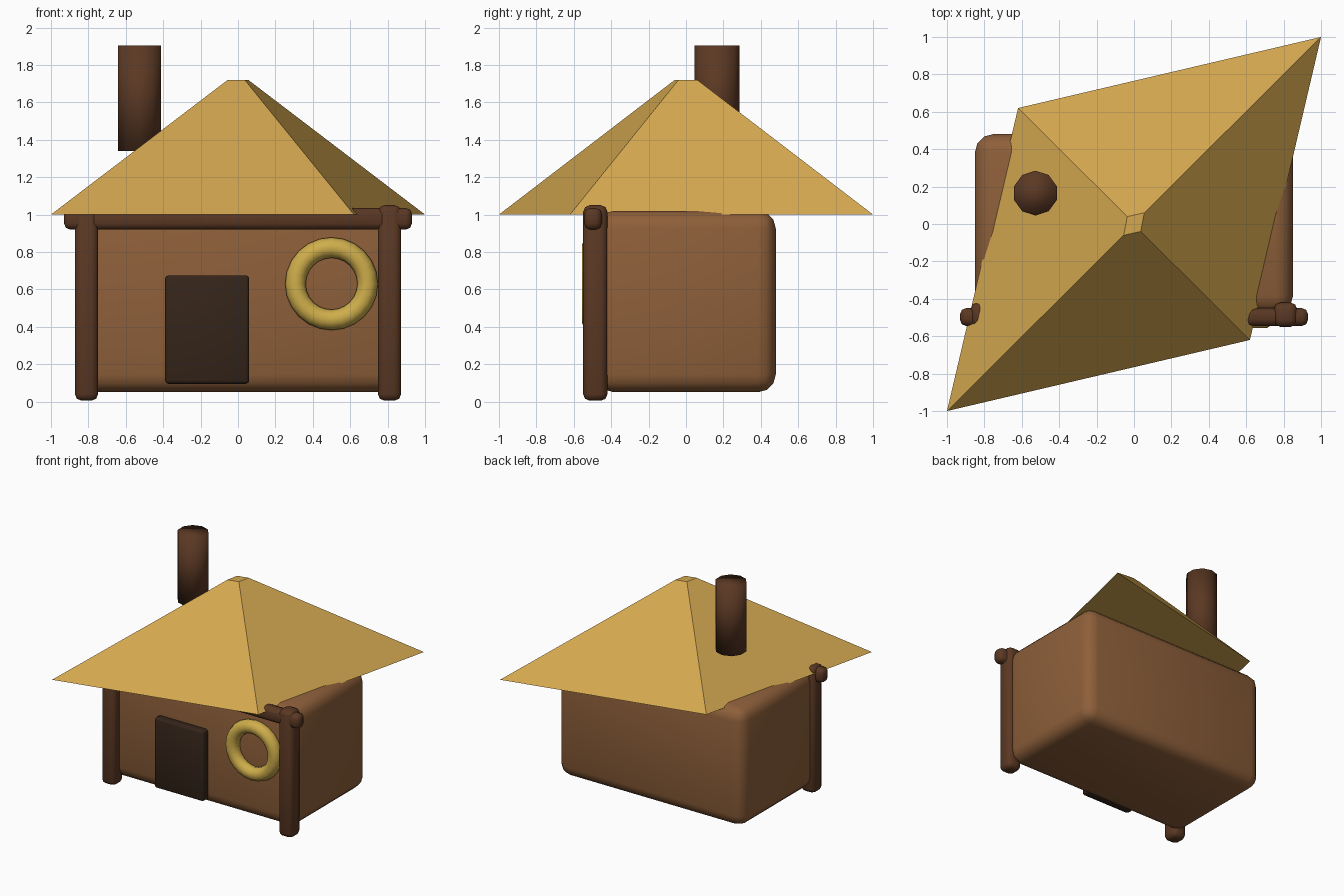
import bpy, bmesh, math

if "Cube" in bpy.data.objects:
    bpy.data.objects.remove(bpy.data.objects["Cube"])


def material(name, rgb):
    m = bpy.data.materials.new(name)
    m.diffuse_color = (*rgb, 1)
    m.use_nodes = True
    m.node_tree.nodes["Principled BSDF"].inputs["Base Color"].default_value = m.diffuse_color
    return m


CLAY = material("clay", (0.27, 0.115, 0.042))
WOOD = material("wood", (0.105, 0.04, 0.017))
DARK = material("dark_wood", (0.035, 0.018, 0.01))
STRAW = material("straw", (0.66, 0.39, 0.08))
GOLD = material("gold", (0.62, 0.42, 0.07))


def finish(obj, name, mat, smooth=True):
    obj.name = name
    obj.data.materials.append(mat)
    for p in obj.data.polygons:
        p.use_smooth = smooth
    return obj


def rounded_box(name, lo, hi, radius, segments, mat):
    """Box between two corners with rounded edges."""
    bpy.ops.mesh.primitive_cube_add(
        size=1, location=[(a + b) / 2 for a, b in zip(lo, hi)])
    obj = bpy.context.object
    obj.scale = [b - a for a, b in zip(lo, hi)]
    bpy.ops.object.transform_apply(location=False, rotation=False, scale=True)
    mod = obj.modifiers.new("round", 'BEVEL')
    mod.width = radius
    mod.segments = segments
    return finish(obj, name, mat)


# Hut walls
rounded_box("walls", (-0.85, -0.48, 0.05), (0.85, 0.48, 1.02), 0.095, 3, CLAY)

# Front posts and lintel beam
for side, x in (("left", -0.81), ("right", 0.81)):
    rounded_box(side + "_post", (x - 0.062, -0.55, 0.005),
                (x + 0.062, -0.42, 1.05), 0.035, 2, WOOD)
rounded_box("lintel_beam", (-0.93, -0.545, 0.92), (0.93, -0.45, 1.035), 0.032, 2, WOOD)

# Door
rounded_box("door", (-0.39, -0.54, 0.095), (0.06, -0.46, 0.675), 0.018, 2, DARK)

# Wreath on the front wall
bpy.ops.mesh.primitive_torus_add(
    major_segments=24, minor_segments=10, major_radius=0.193, minor_radius=0.055,
    location=(0.5, -0.505, 0.63), rotation=(math.pi / 2, 0, 0))
finish(bpy.context.object, "wreath", GOLD)

# Skewed four-sided straw roof with a tiny flat top
bm = bmesh.new()
base = [bm.verts.new((x, y, 1.0)) for x, y in
        ((1, 1), (-0.62, 0.62), (-1, -1), (0.62, -0.62))]
top = [bm.verts.new((x, y, 1.72)) for x, y in
       ((0.055, 0.06), (-0.036, 0.04), (-0.055, -0.06), (0.036, -0.04))]
for i in range(4):
    j = (i + 1) % 4
    bm.faces.new((base[i], base[j], top[j], top[i]))
bm.faces.new(top)
bm.faces.new(base[::-1])
mesh = bpy.data.meshes.new("roof")
bm.to_mesh(mesh)
bm.free()
roof = bpy.data.objects.new("roof", mesh)
bpy.context.collection.objects.link(roof)
finish(roof, "roof", STRAW, smooth=False)

# Ten-sided chimney
bpy.ops.mesh.primitive_cylinder_add(
    vertices=10, radius=0.12, depth=0.565, location=(-0.527, 0.165, 1.622))
finish(bpy.context.object, "chimney", WOOD)
